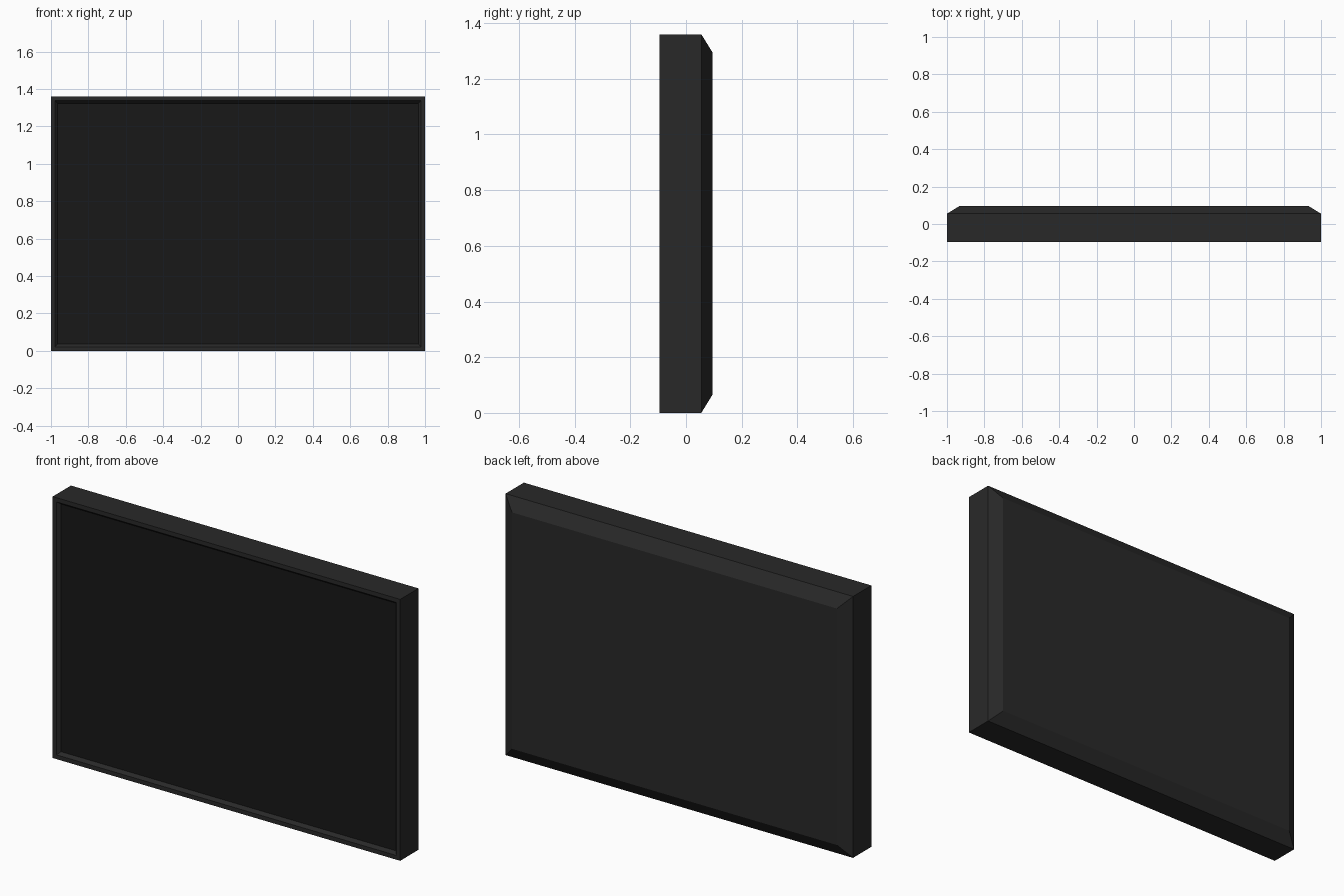
import bpy, bmesh
from mathutils import Vector

if "Cube" in bpy.data.objects:
    bpy.data.objects.remove(bpy.data.objects["Cube"])

W, H = 1.0, 1.36          # half width, full height
SEAM_LOW = Vector((0.378, 0, 0))
SEAM_TOP = Vector((0.597, 0, H))


def material(name, rgb):
    m = bpy.data.materials.new(name)
    m.diffuse_color = (*rgb, 1)
    m.use_nodes = True
    m.node_tree.nodes["Principled BSDF"].inputs["Base Color"].default_value = m.diffuse_color
    return m


def ring(bm, inset, y):
    a, lo, hi = W - inset, inset, H - inset
    return [bm.verts.new((x, y, z)) for x, z in ((-a, lo), (a, lo), (a, hi), (-a, hi))]


def finish(bm, name, mat):
    # slanted joint line dividing the panel in two pieces
    normal = (SEAM_TOP - SEAM_LOW).cross(Vector((0, 1, 0)))
    cut = bmesh.ops.bisect_plane(bm, geom=bm.verts[:] + bm.edges[:] + bm.faces[:],
                                 plane_co=SEAM_LOW, plane_no=normal, dist=1e-5)
    seam = [e for e in cut["geom_cut"] if isinstance(e, bmesh.types.BMEdge)]
    bmesh.ops.split_edges(bm, edges=seam)
    mesh = bpy.data.meshes.new(name)
    bm.to_mesh(mesh)
    bm.free()
    mesh.materials.append(mat)
    obj = bpy.data.objects.new(name, mesh)
    bpy.context.collection.objects.link(obj)
    return obj


# casing: recessed lip, front rim, side walls, chamfered back
bm = bmesh.new()
profile = [(0.036, -0.078), (0.022, -0.095), (0.0, -0.095), (0.0, 0.055), (0.065, 0.095)]
rings = [ring(bm, i, y) for i, y in profile]
for a, b in zip(rings, rings[1:]):
    for k in range(4):
        n = (k + 1) % 4
        bm.faces.new((a[k], b[k], b[n], a[n]))
bm.faces.new(rings[-1][::-1])
finish(bm, "casing", material("casing_black", (0.022, 0.022, 0.022)))

# dark front panel set into the rim
bm = bmesh.new()
bm.faces.new(ring(bm, 0.036, -0.078))
finish(bm, "front_panel", material("panel_black", (0.009, 0.009, 0.009)))
